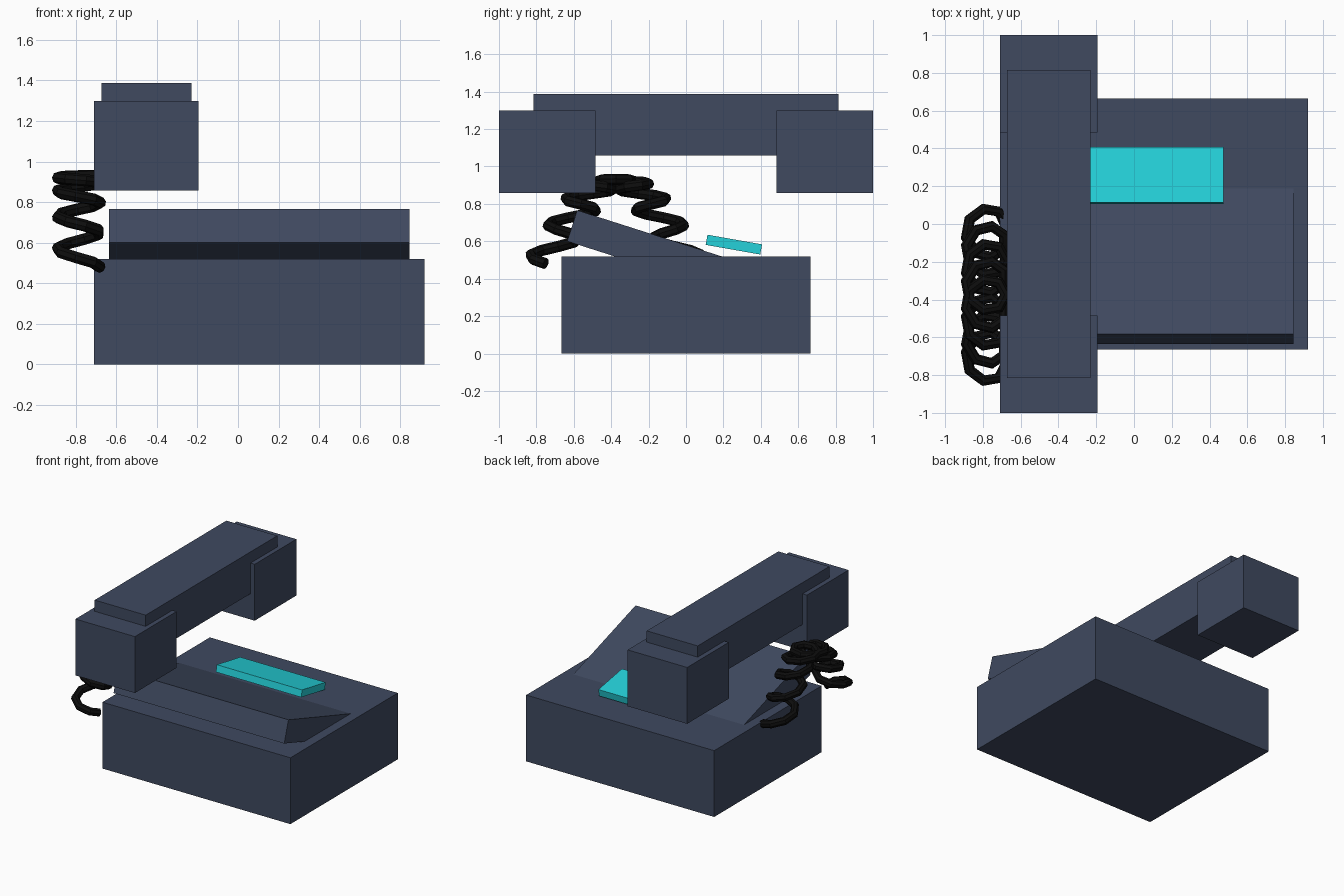
import bpy
import math
from mathutils import Matrix, Vector

cube = bpy.data.objects.get("Cube")
if cube:
    bpy.data.objects.remove(cube, do_unlink=True)


def make_material(name, rgb):
    mat = bpy.data.materials.new(name)
    mat.use_nodes = True
    color = (*rgb, 1.0)
    mat.diffuse_color = color
    mat.node_tree.nodes["Principled BSDF"].inputs["Base Color"].default_value = color
    return mat


slate = make_material("slate blue", (0.05, 0.067, 0.117))
cyan = make_material("bright cyan", (0.018, 0.64, 0.70))
black = make_material("black rubber", (0.004, 0.004, 0.004))


def box(name, mat, low, high, tilt=0.0, pivot=(0, 0, 0)):
    """Box between two corners, tilted about an x-parallel axis through pivot."""
    low, high, pivot = Vector(low), Vector(high), Vector(pivot)
    bpy.ops.mesh.primitive_cube_add(size=1)
    obj = bpy.context.object
    obj.name = name
    size = high - low
    turn = Matrix.Translation(pivot) @ Matrix.Rotation(tilt, 4, "X")
    obj.data.transform(turn @ Matrix.Translation((low + high) / 2 - pivot)
                       @ Matrix.Diagonal((*size, 1)))
    obj.data.materials.append(mat)
    return obj


# Body of the telephone
box("base", slate, (-0.71, -0.665, 0), (0.92, 0.665, 0.52))

# Sloping panel, hinged at its raised front top edge and sunk into the base
box("sloped_panel", slate, (-0.635, -0.582, 0.592), (0.845, 0.42, 0.766),
    math.radians(-17.7), (0, -0.582, 0.766))

# Floating tilted display
box("display", cyan, (-0.265, 0.115, 0.58), (0.475, 0.411, 0.635),
    math.radians(-10), (0, 0.115, 0.635))

# Handset: grip bar with a block at each end
box("handset_grip", slate, (-0.672, -0.815, 1.06), (-0.23, 0.815, 1.388))
for name, y in (("handset_front_block", -0.742), ("handset_back_block", 0.742)):
    box(name, slate, (-0.71, y - 0.258, 0.858), (-0.194, y + 0.258, 1.3))

# Coiled cord: flat loops whose centre rises and falls along an arch
turns, steps, loop_radius = 8, 60, 0.105
curve = bpy.data.curves.new("coiled_cord", "CURVE")
curve.dimensions = "3D"
curve.bevel_depth = 0.03
curve.bevel_resolution = 2
curve.use_fill_caps = True
spline = curve.splines.new("POLY")
spline.points.add(steps)
for i, point in enumerate(spline.points):
    t = i / steps
    a = math.tau * turns * t
    point.co = (-0.785 + loop_radius * math.cos(a),
                -0.75 + 0.75 * t - loop_radius * math.sin(a),
                0.48 + 0.45 * math.sin(math.pi * t), 1)
cord = bpy.data.objects.new("coiled_cord", curve)
bpy.context.collection.objects.link(cord)
curve.materials.append(black)
bpy.ops.object.select_all(action="DESELECT")
cord.select_set(True)
bpy.context.view_layer.objects.active = cord
bpy.ops.object.convert(target="MESH")
bpy.ops.object.shade_smooth_by_angle(angle=math.radians(30))
